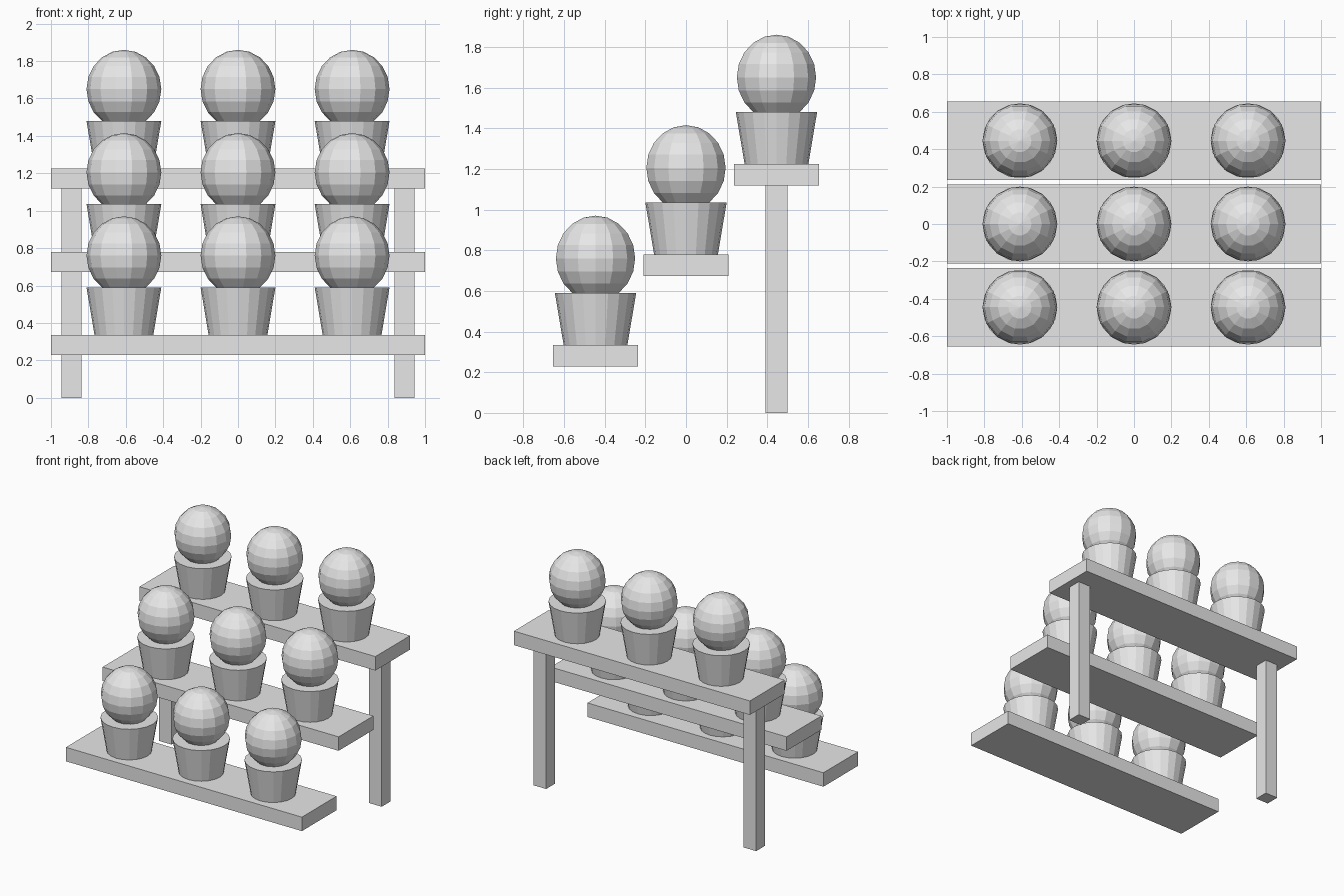
import bpy
import bmesh
from mathutils import Matrix

cube = bpy.data.objects.get("Cube")
if cube:
    bpy.data.objects.remove(cube, do_unlink=True)

GREY = (0.8, 0.8, 0.8, 1)
grey = bpy.data.materials.new("plain_grey")
grey.use_nodes = True
grey.diffuse_color = GREY
grey.node_tree.nodes["Principled BSDF"].inputs["Base Color"].default_value = GREY


def add_part(name, bm, location):
    mesh = bpy.data.meshes.new(name)
    bm.to_mesh(mesh)
    bm.free()
    mesh.materials.append(grey)
    obj = bpy.data.objects.new(name, mesh)
    obj.location = location
    bpy.context.collection.objects.link(obj)
    return obj


def box(name, size, location):
    bm = bmesh.new()
    bmesh.ops.create_cube(bm, size=1, matrix=Matrix.Diagonal((*size, 1)))
    return add_part(name, bm, location)


def pot(name, location, height):
    bm = bmesh.new()
    bmesh.ops.create_cone(bm, cap_ends=True, segments=20, radius1=0.157,
                          radius2=0.2, depth=height)
    return add_part(name, bm, location)


def plant(name, location):
    bm = bmesh.new()
    bmesh.ops.create_uvsphere(bm, u_segments=14, v_segments=10, radius=0.2)
    # Turn a vertex line to the front and stretch the ball slightly upwards
    bmesh.ops.transform(bm, verts=bm.verts, matrix=Matrix.Diagonal(
        (1, 1, 1.05, 1)) @ Matrix.Rotation(1.5708, 4, "Z"))
    return add_part(name, bm, location)


SHELF_THICK = 0.107
POT_HEIGHT = 0.255
STEP = 0.445

# Three stepped shelves, each with a row of potted round plants
for row, level in enumerate(("lower", "middle", "upper")):
    y = (row - 1) * STEP
    top = 0.335 + row * STEP
    box(f"{level}_shelf", (2, 0.42, SHELF_THICK), (0, y, top - SHELF_THICK / 2))
    for column, side in enumerate(("right", "centre", "left")):
        x = (column - 1) * 0.61
        pot(f"{level}_{side}_pot", (x, y, top + POT_HEIGHT / 2), POT_HEIGHT)
        plant(f"{level}_{side}_plant", (x, y, top + 0.425))

# Two posts under the upper shelf
leg_height = 0.335 + 2 * STEP - SHELF_THICK
for side, sign in (("left", 1), ("right", -1)):
    box(f"{side}_leg", (0.108, 0.108, leg_height),
        (sign * 0.89, STEP, leg_height / 2))
